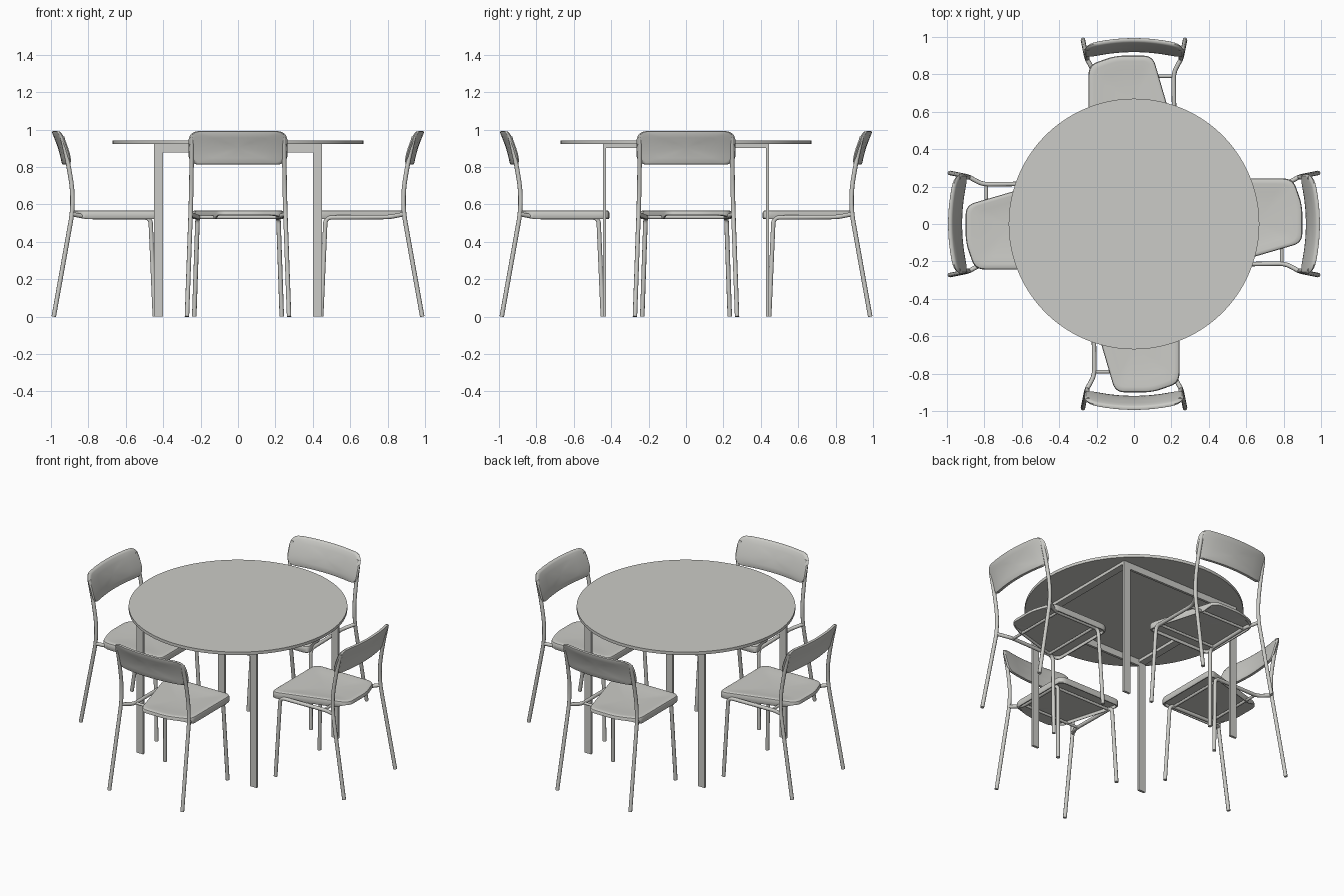
import bpy, bmesh, math
from mathutils import Vector

if "Cube" in bpy.data.objects:
    bpy.data.objects.remove(bpy.data.objects["Cube"])

gray = bpy.data.materials.new("warm light gray")
gray.diffuse_color = (0.60, 0.60, 0.57, 1)
gray.use_nodes = True
gray.node_tree.nodes["Principled BSDF"].inputs["Base Color"].default_value = gray.diffuse_color


def finish(obj, angle=40):
    """Give the object its colour and smooth shading with sharp edges kept."""
    obj.data.materials.clear()
    obj.data.materials.append(gray)
    bpy.ops.object.select_all(action='DESELECT')
    obj.select_set(True)
    bpy.context.view_layer.objects.active = obj
    bpy.ops.object.shade_smooth_by_angle(angle=math.radians(angle))
    return obj


def mesh_object(name, bm):
    bmesh.ops.recalc_face_normals(bm, faces=bm.faces)
    me = bpy.data.meshes.new(name)
    bm.to_mesh(me)
    bm.free()
    obj = bpy.data.objects.new(name, me)
    bpy.context.collection.objects.link(obj)
    return finish(obj)


def box(name, x, y, z):
    """Box from (min, max) pairs."""
    bm = bmesh.new()
    bmesh.ops.create_cube(bm, size=1)
    for v in bm.verts:
        v.co = [sum(r) / 2 + c * (r[1] - r[0]) for r, c in zip((x, y, z), v.co)]
    return mesh_object(name, bm)


def fillet(points, radius, closed=False, steps=6):
    """Round the corners of a path."""
    pts = [Vector(p) for p in points]
    out = []
    n = len(pts)
    for i, p in enumerate(pts):
        if not closed and i in (0, n - 1):
            out.append(p)
            continue
        a, b = pts[i - 1] - p, pts[(i + 1) % n] - p
        r = min(radius, a.length * 0.48, b.length * 0.48)
        a, b = p + a.normalized() * r, p + b.normalized() * r
        for k in range(steps + 1):
            t = k / steps
            out.append(a * (1 - t) ** 2 + p * 2 * t * (1 - t) + b * t * t)
    return out


def tube(name, points, radius, bend=0.05):
    cu = bpy.data.curves.new(name, 'CURVE')
    cu.dimensions = '3D'
    cu.bevel_depth = radius
    cu.bevel_resolution = 3
    cu.use_fill_caps = True
    path = fillet(points, bend)
    sp = cu.splines.new('POLY')
    sp.points.add(len(path) - 1)
    for q, p in zip(sp.points, path):
        q.co = (*p, 1)
    obj = bpy.data.objects.new(name, cu)
    bpy.context.collection.objects.link(obj)
    bpy.ops.object.select_all(action='DESELECT')
    obj.select_set(True)
    bpy.context.view_layer.objects.active = obj
    bpy.ops.object.convert(target='MESH')
    return finish(bpy.context.view_layer.objects.active)


def cushion(name, corners, radius, layers, warp):
    """Closed shell of concentric outline rings; layers are (scale, height)."""
    ring = fillet(corners, radius, closed=True)
    outline = []
    for a, b in zip(ring, ring[1:] + ring[:1]):
        cuts = max(1, math.ceil((b - a).length / 0.04))
        outline += [a.lerp(b, k / cuts) for k in range(cuts)]
    xs, ys = [p.x for p in outline], [p.y for p in outline]
    mid = Vector(((min(xs) + max(xs)) / 2, (min(ys) + max(ys)) / 2))
    bm = bmesh.new()
    rings = []
    for s, w in layers:
        spots = [mid] if s == 0 else [mid + (p - mid) * s for p in outline]
        rings.append([bm.verts.new(warp(p.x, p.y, w)) for p in spots])
    n = len(outline)
    for lo, hi in zip(rings, rings[1:]):
        for i in range(n):
            j = (i + 1) % n
            if len(lo) == 1:
                bm.faces.new((lo[0], hi[i], hi[j]))
            elif len(hi) == 1:
                bm.faces.new((lo[i], lo[j], hi[0]))
            else:
                bm.faces.new((lo[i], lo[j], hi[j], hi[i]))
    return mesh_object(name, bm)


# Table: round top, flat legs, aprons and flat end bars
bm = bmesh.new()
bmesh.ops.create_cone(bm, cap_ends=True, segments=96, radius1=0.67, radius2=0.67, depth=0.02)
bmesh.ops.translate(bm, verts=bm.verts, vec=(0, 0, 0.932))
mesh_object("table_top", bm)
for s, side in ((-1, "front"), (1, "back")):
    y = sorted((s * 0.427, s * 0.443))
    for x0, hand in ((-0.45, "left"), (0.40, "right")):
        box(f"table_leg_{side}_{hand}", (x0, x0 + 0.05), y, (0, 0.922))
    box(f"table_apron_{side}", (-0.40, 0.40), y, (0.878, 0.922))
for x0, hand in ((-0.45, "left"), (0.40, "right")):
    box(f"table_end_bar_{hand}", (x0, x0 + 0.05), (-0.427, 0.427), (0.902, 0.922))


# Seat: slightly dished shell, hollow below, thinner at the back rim
def seat_warp(x, y, w):
    rise = 0.022 * min(1, max(0, (-0.82 - y) / 0.05))
    return (x, y, max(w, 0.522 + rise))


parts = [cushion(
    "chair_seat",
    [(-0.243, -0.41), (0.243, -0.41), (0.243, -0.85), (0.10, -0.90), (-0.10, -0.90)], 0.05,
    [(0, 0.559), (0.4, 0.560), (0.7, 0.564), (0.88, 0.568), (0.95, 0.568), (0.985, 0.564),
     (1, 0.555), (1, 0.527), (0.985, 0.522), (0.96, 0.522), (0.955, 0.542), (0, 0.542)],
    seat_warp)]


# Backrest: rounded pad curved around the sitter and leaning outwards
def back_warp(x, z, w):
    t = max(0, (z - 0.81) / 0.18)
    return (x, -0.93 - 0.055 * t ** 1.5 + 0.035 * (x / 0.265) ** 2 + w, z)


parts.append(cushion(
    "chair_backrest",
    [(-0.265, 0.812), (0.265, 0.812), (0.265, 0.992), (-0.265, 0.992)], 0.06,
    [(0, -0.013), (0.3, -0.013), (0.6, -0.013), (0.9, -0.012), (0.97, -0.009), (1, 0),
     (0.97, 0.009), (0.9, 0.012), (0.6, 0.013), (0.3, 0.013), (0, 0.013)],
    back_warp))

# Bent tubes: back leg with post, front leg with seat rail
for s, hand in ((-1, "left"), (1, "right")):
    parts.append(tube(f"chair_back_leg_{hand}", [
        (s * 0.273, -0.985, 0), (s * 0.253, -0.885, 0.56), (s * 0.25, -0.885, 0.68),
        (s * 0.248, -0.908, 0.82), (s * 0.246, -0.94, 0.96)], 0.012, 0.07))
    parts.append(tube(f"chair_front_leg_{hand}", [
        (s * 0.234, -0.445, 0), (s * 0.216, -0.468, 0.53), (s * 0.212, -0.81, 0.532),
        (s * 0.253, -0.885, 0.547)], 0.012, 0.035))

# Cross bars under the seat
for y, side in ((-0.50, "front"), (-0.79, "back")):
    parts.append(tube(f"chair_cross_bar_{side}", [(-0.215, y, 0.531), (0.215, y, 0.531)], 0.009))

# Three more chairs turned around the table
for k, place in ((1, "right"), (2, "back"), (3, "left")):
    for p in parts:
        c = p.copy()
        c.name = f"{place}_{p.name}"
        c.rotation_euler.z = k * math.pi / 2
        bpy.context.collection.objects.link(c)
for p in parts:
    p.name = f"front_{p.name}"
